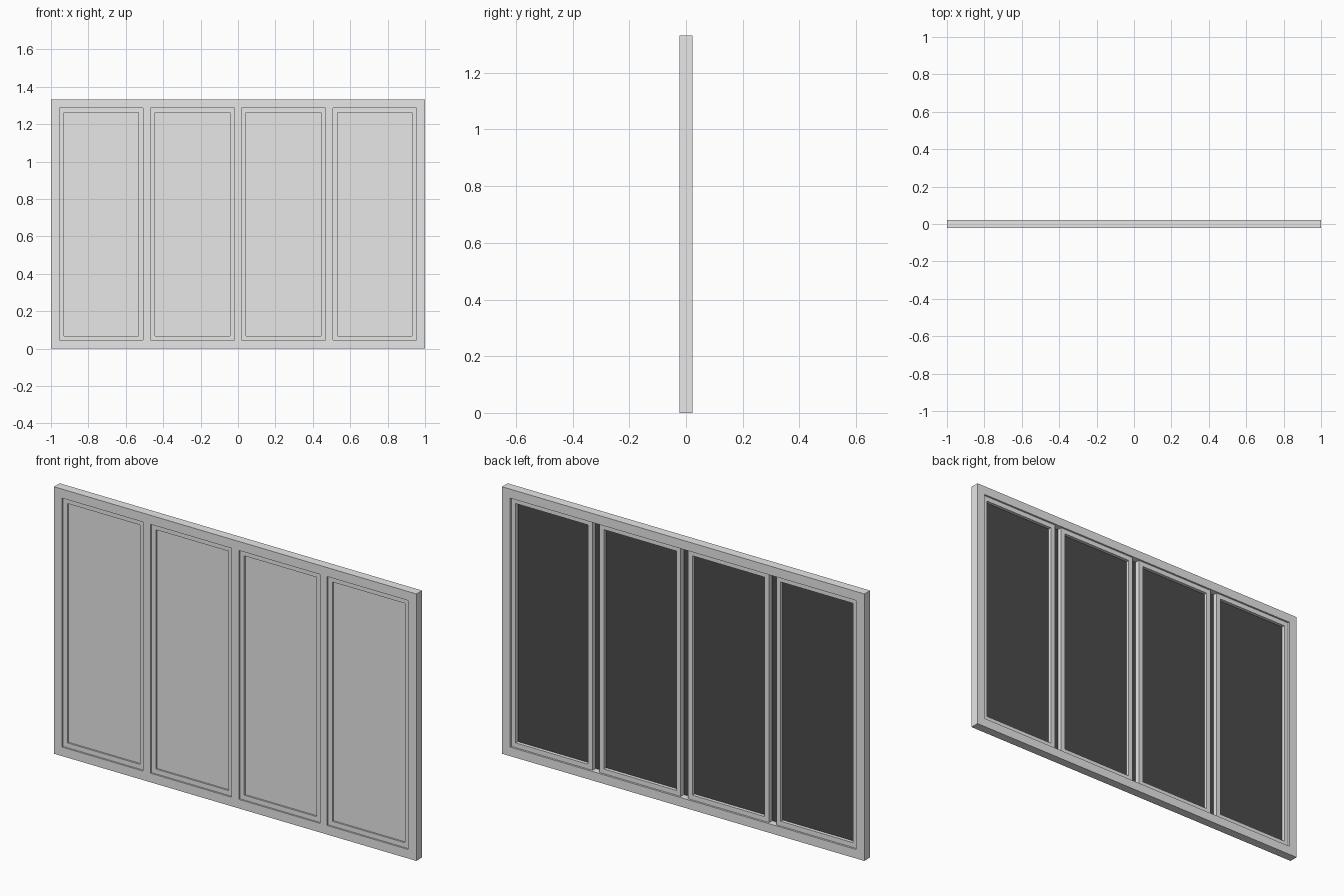
import bpy, bmesh

cube = bpy.data.objects.get("Cube")
if cube:
    bpy.data.objects.remove(cube, do_unlink=True)


def material(name, value):
    mat = bpy.data.materials.new(name)
    mat.use_nodes = True
    colour = (value, value, value, 1)
    mat.diffuse_color = colour
    mat.node_tree.nodes["Principled BSDF"].inputs["Base Color"].default_value = colour
    return mat


MATERIALS = [material("light_grey", 0.8), material("dark_grey", 0.07)]

HEIGHT, DEPTH = 1.332, 0.0225
RIM, BAR, SASH = 0.045, 0.04, 0.024
BOTTOM, TOP = RIM, HEIGHT - RIM
PANES = 4
PANE_W = (2 - 2 * RIM - (PANES - 1) * BAR) / PANES


def finish(name, bm):
    bmesh.ops.recalc_face_normals(bm, faces=bm.faces)
    mesh = bpy.data.meshes.new(name)
    bm.to_mesh(mesh)
    bm.free()
    for mat in MATERIALS:
        mesh.materials.append(mat)
    obj = bpy.data.objects.new(name, mesh)
    bpy.context.collection.objects.link(obj)


def loop(bm, x0, x1, z0, z1, y):
    return [bm.verts.new((x, y, z)) for x, z in ((x0, z0), (x1, z0), (x1, z1), (x0, z1))]


def bridge(bm, a, b):
    for i in range(4):
        j = (i + 1) % 4
        bm.faces.new((a[i], a[j], b[j], b[i]))


def ring(name, x0, x1, z0, z1, width, front, back):
    """Mitred rectangular frame."""
    bm = bmesh.new()
    inner = (x0 + width, x1 - width, z0 + width, z1 - width)
    loops = [loop(bm, x0, x1, z0, z1, front), loop(bm, *inner, front),
             loop(bm, *inner, back), loop(bm, x0, x1, z0, z1, back)]
    for a, b in zip(loops, loops[1:] + loops[:1]):
        bridge(bm, a, b)
    finish(name, bm)


def panel(name, x0, x1, z0, z1, front, back):
    """Flat panel with a dark rear face."""
    bm = bmesh.new()
    f = loop(bm, x0, x1, z0, z1, front)
    b = loop(bm, x0, x1, z0, z1, back)
    bm.faces.new(f)
    bm.faces.new(b).material_index = 1
    bridge(bm, f, b)
    finish(name, bm)


# Outer frame
ring("outer_frame", -1, 1, 0, HEIGHT, RIM, -DEPTH, DEPTH)

# Sashes, glass and the bars between them
for i in range(PANES):
    left = -1 + RIM + i * (PANE_W + BAR)
    right = left + PANE_W
    ring(f"sash_{i + 1}", left, right, BOTTOM, TOP, SASH, -0.014, 0.013)
    panel(f"glass_{i + 1}", left + SASH, right - SASH, BOTTOM + SASH, TOP - SASH,
          -0.0055, -0.0035)
    if i < PANES - 1:
        panel(f"mullion_{i + 1}", right, right + BAR, BOTTOM, TOP, -DEPTH, -0.012)
